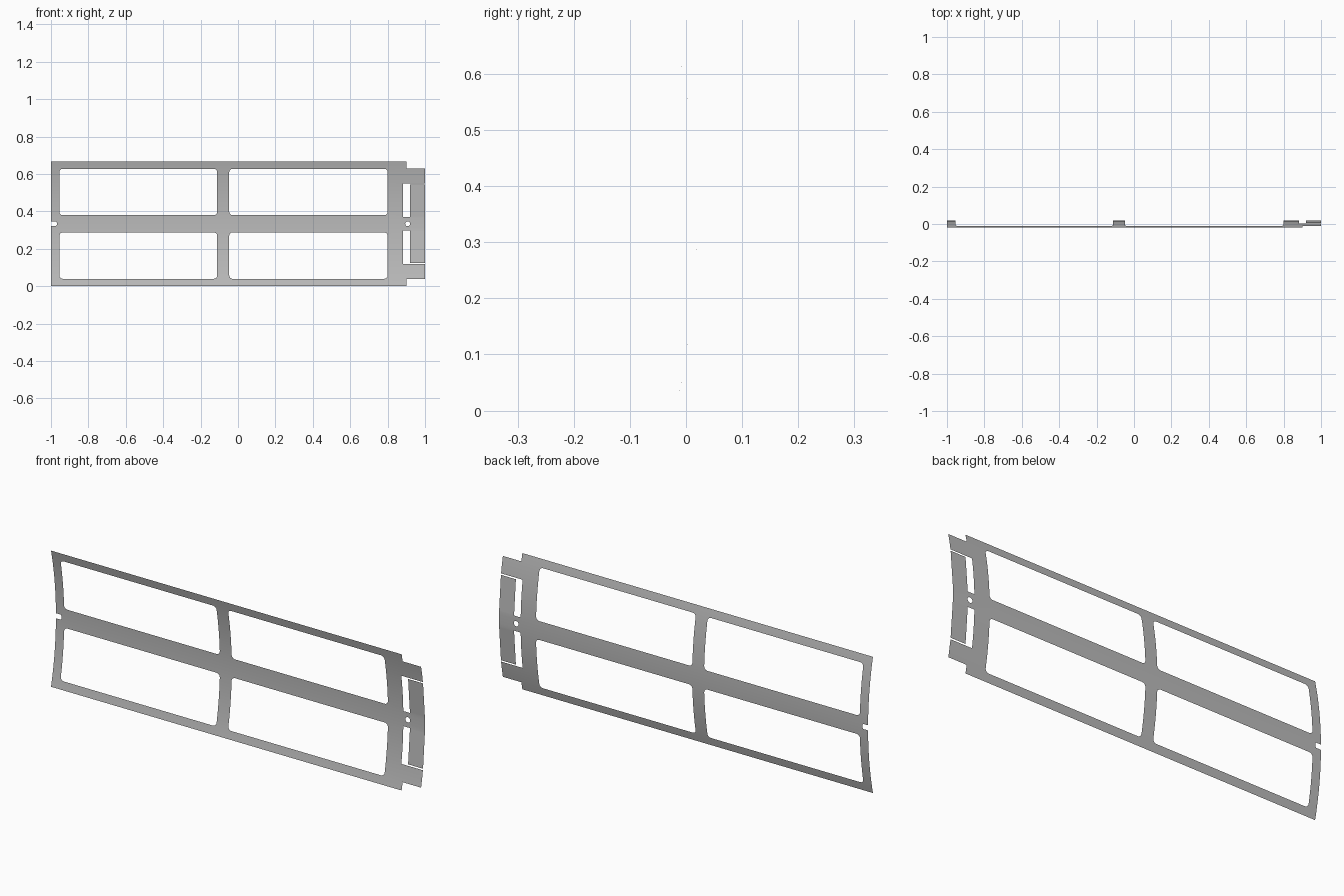
import bpy
import bmesh
import math
from mathutils import Vector

if "Cube" in bpy.data.objects:
    bpy.data.objects.remove(bpy.data.objects["Cube"], do_unlink=True)

HEIGHT = 0.667
MID = HEIGHT / 2
CROWN = 0.019                                   # bow from the ends to the middle
RADIUS = (MID ** 2 + (2 * CROWN) ** 2) / (4 * CROWN)
STRIPS = 32                                     # facets across the bend
BRIDGE = 0.037                                  # half height of the tab's bridge
TAB = 0.209                                     # half height of the end tab

steel = bpy.data.materials.new("grey_steel")
steel.use_nodes = True
steel.diffuse_color = (0.5, 0.5, 0.5, 1)
steel.node_tree.nodes["Principled BSDF"].inputs["Base Color"].default_value = (0.5, 0.5, 0.5, 1)


def rounded_rect(x0, x1, z0, z1, r, steps=5):
    """Corner-rounded rectangle as (x, z) points."""
    pts = []
    corners = ((x1 - r, z1 - r), (x0 + r, z1 - r), (x0 + r, z0 + r), (x1 - r, z0 + r))
    for i, (cx, cz) in enumerate(corners):
        for k in range(steps + 1):
            a = math.pi / 2 * (i + k / steps)
            pts.append((cx + r * math.cos(a), cz + r * math.sin(a)))
    return pts


def add_loop(bm, pts):
    verts = [bm.verts.new((x, 0, z)) for x, z in pts]
    for a, b in zip(verts, verts[1:] + verts[:1]):
        bm.edges.new((a, b))


def bend(x, z):
    """Depth of the sheet; the wings of the end tab stay flat."""
    def arc(d):
        return CROWN - RADIUS + math.sqrt(RADIUS ** 2 - d * d)
    d = abs(z)
    if x > 0.915 and BRIDGE < d < TAB + 0.003:
        t = (d - BRIDGE) / (TAB - BRIDGE)
        return arc(BRIDGE) * (1 - t) + arc(TAB) * t
    return arc(d)


bm = bmesh.new()

# Outline, upper half from the end notch round to the tab, then mirrored
upper = [(-0.969, 0.006), (-0.974, 0.0125), (-1, 0.0125), (-1, MID), (0.9, MID),
         (0.9, 0.296), (1, 0.296), (1, 0.216), (0.883, 0.216), (0.883, BRIDGE),
         (0.919, BRIDGE), (0.919, TAB), (1, TAB)]
add_loop(bm, upper + [(x, -z) for x, z in reversed(upper)])

# Four windows
for x0, x1 in ((-0.955, -0.111), (-0.047, 0.8)):
    for z0, z1 in ((0.046, 0.294), (-0.294, -0.046)):
        add_loop(bm, rounded_rect(x0, x1, z0, z1, 0.018))

# Rivet hole in the bridge
add_loop(bm, [(0.907 + 0.013 * math.cos(math.tau * i / 20),
               0.013 * math.sin(math.tau * i / 20)) for i in range(20)])

bmesh.ops.triangle_fill(bm, edges=bm.edges[:], use_beauty=True, normal=(0, -1, 0))

# Slice into strips and bend into a shallow trough
levels = [MID * (2 * i / STRIPS - 1) for i in range(1, STRIPS)] + [BRIDGE, -BRIDGE]
for level in levels:
    bmesh.ops.bisect_plane(bm, geom=bm.verts[:] + bm.edges[:] + bm.faces[:], dist=1e-5,
                           plane_co=(0, 0, level), plane_no=(0, 0, 1))
for v in bm.verts:
    v.co = Vector((v.co.x, bend(v.co.x, v.co.z), v.co.z + MID))
for f in bm.faces:
    f.normal_update()
    if f.normal.y > 0:
        f.normal_flip()

mesh = bpy.data.meshes.new("curved_frame_panel")
bm.to_mesh(mesh)
bm.free()
mesh.materials.append(steel)
panel = bpy.data.objects.new("curved_frame_panel", mesh)
bpy.context.collection.objects.link(panel)

bpy.ops.object.select_all(action="DESELECT")
panel.select_set(True)
bpy.context.view_layer.objects.active = panel
bpy.ops.object.shade_smooth_by_angle(angle=math.radians(30))
